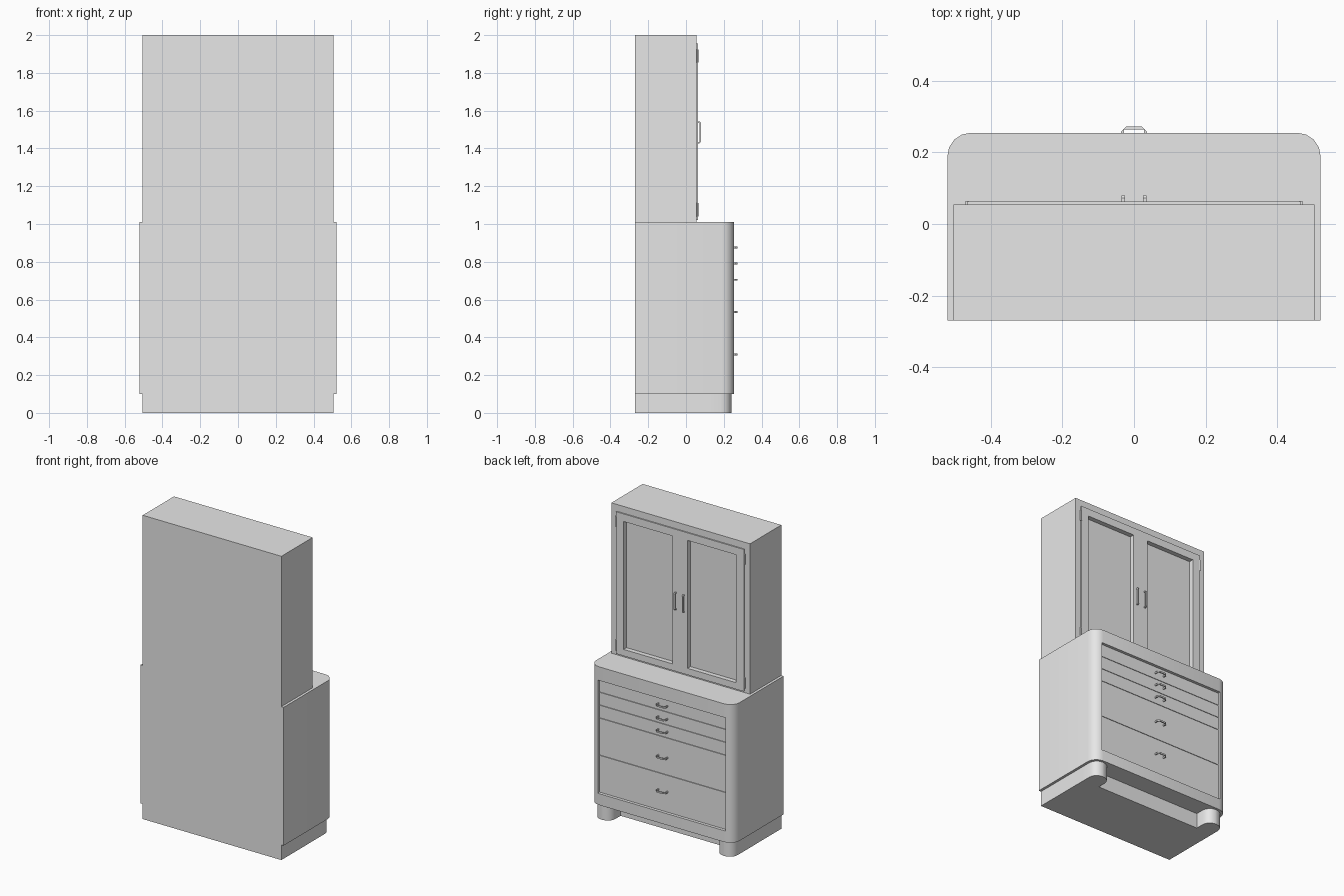
import bpy, bmesh, math

if "Cube" in bpy.data.objects:
    bpy.data.objects.remove(bpy.data.objects["Cube"], do_unlink=True)

paint = bpy.data.materials.new("plain_grey")
paint.use_nodes = True
GREY = (0.8, 0.8, 0.8, 1)
paint.diffuse_color = GREY
paint.node_tree.nodes["Principled BSDF"].inputs["Base Color"].default_value = GREY


def finish(name, bm):
    bmesh.ops.recalc_face_normals(bm, faces=bm.faces)
    mesh = bpy.data.meshes.new(name)
    bm.to_mesh(mesh)
    bm.free()
    mesh.materials.append(paint)
    obj = bpy.data.objects.new(name, mesh)
    bpy.context.collection.objects.link(obj)
    return obj


def box(name, x0, x1, y0, y1, z0, z1):
    bm = bmesh.new()
    bmesh.ops.create_cube(bm, size=1)
    for v in bm.verts:
        v.co.x = x1 if v.co.x > 0 else x0
        v.co.y = y1 if v.co.y > 0 else y0
        v.co.z = z1 if v.co.z > 0 else z0
    return finish(name, bm)


def prism(name, outline, z0, z1):
    bm = bmesh.new()
    face = bm.faces.new([bm.verts.new((x, y, z0)) for x, y in outline])
    new = bmesh.ops.extrude_face_region(bm, geom=[face])["geom"]
    bmesh.ops.translate(bm, vec=(0, 0, z1 - z0),
                        verts=[g for g in new if isinstance(g, bmesh.types.BMVert)])
    return finish(name, bm)


def corner(x, y, r, a0, steps=4):
    """Quarter arc with centre x, y starting at angle a0."""
    return [(x + r * math.cos(a0 + i * math.pi / 2 / steps),
             y + r * math.sin(a0 + i * math.pi / 2 / steps)) for i in range(steps + 1)]


def activate(obj):
    bpy.ops.object.select_all(action="DESELECT")
    obj.select_set(True)
    bpy.context.view_layer.objects.active = obj


def smooth(obj):
    activate(obj)
    bpy.ops.object.shade_smooth_by_angle(angle=math.radians(35))


def cut(obj, *limits):
    cutter = box("cutter", *limits)
    cutter.hide_render = True
    mod = obj.modifiers.new("opening", "BOOLEAN")
    mod.object, mod.operation, mod.solver = cutter, "DIFFERENCE", "EXACT"
    activate(obj)
    bpy.ops.object.modifier_apply(modifier=mod.name)
    bpy.data.objects.remove(cutter, do_unlink=True)


def handle(name, x, y, z, span, out, upright, thick=0.010):
    """Bracket pull: two legs joined by a bar with softened corners."""
    h, c = span / 2, out * 0.4
    outer = [(-h, 0), (-h, out - c), (-h + c, out), (h - c, out), (h, out - c), (h, 0)]
    t = thick * 0.75
    inner = [(h - t, 0), (h - t, out - t), (-h + t, out - t), (-h + t, 0)]
    obj = prism(name, outer + inner, -thick / 2, thick / 2)
    if upright:
        obj.rotation_euler.y = math.pi / 2
    obj.location = (x, y, z)
    return obj


BACK, FRONT = -0.27, 0.255

# Lower chest with rounded front corners and a recessed drawer bay
R = 0.066
outline = [(-0.522, BACK), (0.522, BACK)]
outline += corner(0.522 - R, FRONT - R, R, 0)
outline += corner(-0.522 + R, FRONT - R, R, math.pi / 2)
chest = prism("chest_body", outline, 0.10, 1.01)
cut(chest, -0.465, 0.465, 0.225, 0.4, 0.175, 0.92)
smooth(chest)

# Drawer fronts and pulls
edges = [0.92, 0.835, 0.75, 0.665, 0.42, 0.175]
pulls = [0.875, 0.79, 0.705, 0.535, 0.31]
for i, z in enumerate(pulls):
    box(f"drawer_front_{i + 1}", -0.463, 0.463, 0.224, 0.238, edges[i + 1] + 0.0015, edges[i] - 0.0015)
    handle(f"drawer_pull_{i + 1}", 0, 0.238, z, 0.072, 0.034, False)

# Plinth and rounded front feet
box("plinth", -0.505, 0.505, BACK, 0.13, 0, 0.10)
for side, s in (("left", 1), ("right", -1)):
    foot = [(0.505, 0.12), *corner(0.449, 0.184, 0.056, 0), *corner(0.441, 0.184, 0.056, math.pi / 2), (0.385, 0.12)]
    smooth(prism(f"foot_{side}", [(s * x, y) for x, y in foot], 0, 0.10))

# Upper cabinet
cabinet = box("upper_cabinet", -0.505, 0.505, BACK, 0.055, 1.01, 2.0)
for s in (1, -1):
    x0, x1 = sorted((s * 0.055, s * 0.41))
    cut(cabinet, x0, x1, 0.032, 0.2, 1.063, 1.905)

# Doors with open panels, pulls and hinge barrels
for side, s in (("left", 1), ("right", -1)):
    x0, x1 = sorted((0, s * 0.465))
    p0, p1 = sorted((s * 0.055, s * 0.41))
    door = box(f"door_{side}", x0, x1, 0.054, 0.063, 1.02, 1.955)
    cut(door, p0, p1, 0.0, 0.2, 1.063, 1.905)
    handle(f"door_pull_{side}", s * 0.03, 0.063, 1.485, 0.115, 0.016, True)
    for level, z in (("lower", 1.075), ("upper", 1.89)):
        bm = bmesh.new()
        bmesh.ops.create_cone(bm, cap_ends=True, segments=10, radius1=0.006, radius2=0.006, depth=0.07)
        hinge = finish(f"hinge_{side}_{level}", bm)
        hinge.location = (s * 0.467, 0.059, z)
        smooth(hinge)
